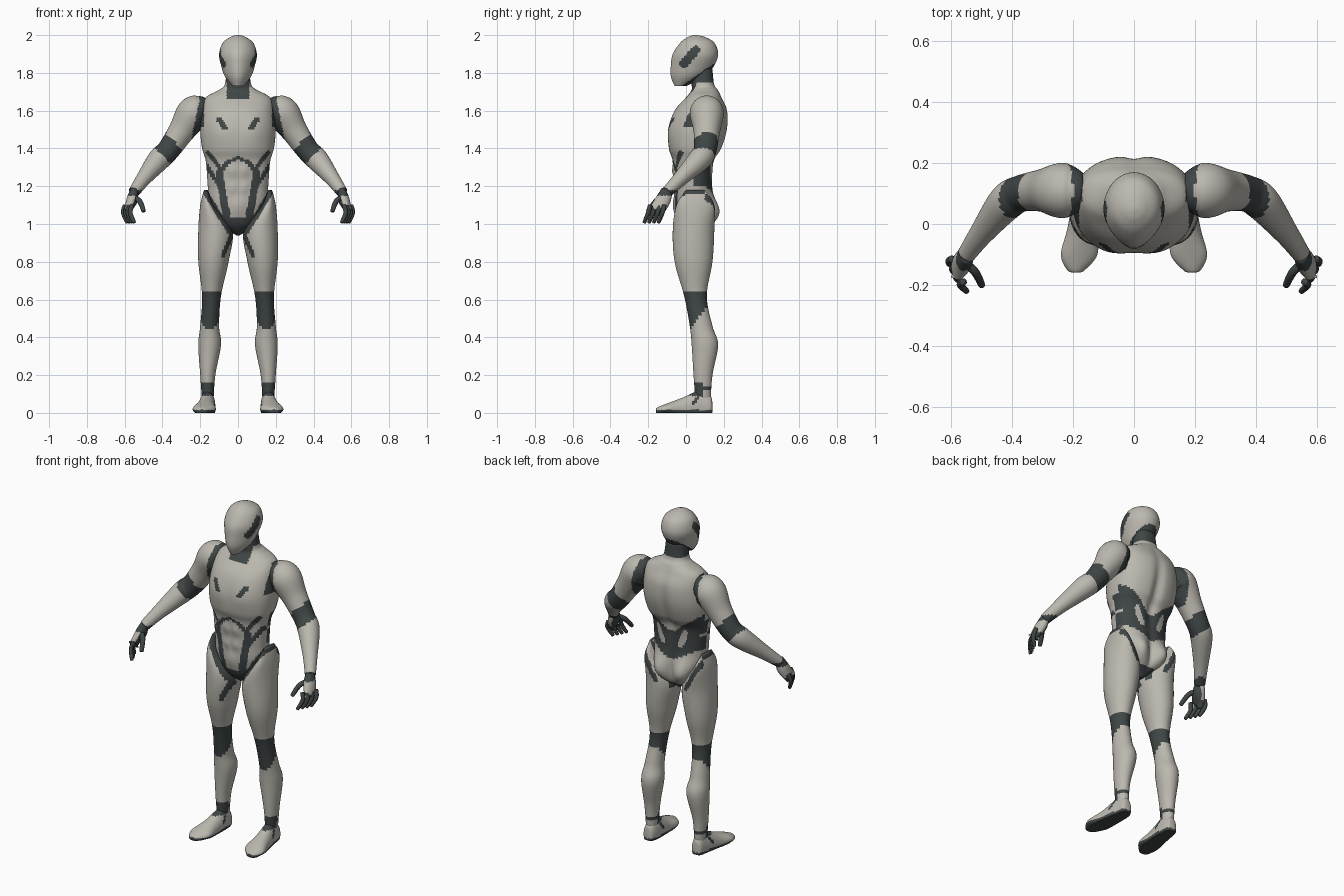
import bpy, bmesh, math
from mathutils import Vector

if "Cube" in bpy.data.objects:
    bpy.data.objects.remove(bpy.data.objects["Cube"])


def material(name, rgb):
    made = bpy.data.materials.new(name)
    made.use_nodes = True
    colour = (*rgb, 1)
    made.diffuse_color = colour
    made.node_tree.nodes["Principled BSDF"].inputs["Base Color"].default_value = colour
    return made


SHELL = material("warm_grey_shell", (.5, .48, .43))
JOINT = material("charcoal_joint", (.05, .06, .06))
ACROSS, DEEP, UP = Vector((1, 0, 0)), Vector((0, 1, 0)), Vector((0, 0, 1))


def smooth_rows(rows, steps=8):
    """Catmull-Rom interpolation of the control rows."""
    rows = [Vector(row) for row in rows]
    padded = [rows[0], *rows, rows[-1]]
    result = []
    for before, start, end, after in zip(padded, padded[1:], padded[2:], padded[3:]):
        leave, arrive = (end - before) / 2, (after - start) / 2
        for step in range(steps):
            t = step / steps
            ease = t * t * (3 - 2 * t)
            result.append(start.lerp(end, ease) + leave * t * (1 - t) ** 2 - arrive * t * t * (1 - t))
    return result + [rows[-1]]


def loft(name, rows, axes=None, side=1, sides=64, power=2, shape=None, dark=None):
    """Skin rows of x, y, z and one or two radii; without axes the rings follow the path."""
    rows = smooth_rows(rows)
    centres = [Vector(row[:3]) for row in rows]
    bm = bmesh.new()
    rings = []
    for i, row in enumerate(rows):
        if axes:
            u, v = axes
        else:
            along = centres[min(i + 1, len(rows) - 1)] - centres[max(i - 1, 0)]
            u = along.cross(DEEP).normalized()
            v = u.cross(along).normalized()
        ring = []
        for k in range(sides):
            angle = math.tau * k / sides
            c, s = (math.copysign(abs(w) ** (2 / power), w) for w in (math.cos(angle), math.sin(angle)))
            point = centres[i] + u * row[3] * c + v * row[-1] * s
            if shape:
                point = shape(point)
            ring.append(bm.verts.new((point.x * side, point.y, point.z)))
        rings.append(ring)
    for lower, upper in zip(rings, rings[1:]):
        for k in range(sides):
            bm.faces.new((lower[k], lower[k - 1], upper[k - 1], upper[k]))
    for end in (rings[0], rings[-1]):
        bm.faces.new(end)
    bmesh.ops.recalc_face_normals(bm, faces=bm.faces)
    for face in bm.faces:
        face.smooth = True
        centre = face.calc_center_median()
        if dark and dark(abs(centre.x), centre.y, centre.z):
            face.material_index = 1
    mesh = bpy.data.meshes.new(name)
    bm.to_mesh(mesh)
    bm.free()
    mesh.materials.append(SHELL)
    mesh.materials.append(JOINT)
    bpy.context.collection.objects.link(bpy.data.objects.new(name, mesh))


def near(p, q, start, end, width):
    """True when the point (p, q) lies within width of a segment."""
    start, span = Vector(start), Vector(end) - Vector(start)
    offset = Vector((p, q)) - start
    t = max(0, min(1, offset.dot(span) / span.length_squared))
    return (offset - span * t).length < width


def oval(p, q, cp, cq, rp, rq):
    return ((p - cp) / rp) ** 2 + ((q - cq) / rq) ** 2 < 1


def upright(profile):
    """Turn rows of height, half width, front and back into loft rows."""
    return [(0, (front + back) / 2, z, width, (back - front) / 2) for z, width, front, back in profile]


# Torso muscles are soft bumps: x, z, width, height, push, and front or back
FRONT, BACK = -1, 1
BUMPS = [(.09, 1.5, .07, .08, .01, FRONT), (.03, 1.28, .03, .03, .01, FRONT),
         (.03, 1.19, .03, .03, .01, FRONT), (0, 1.09, .04, .05, .01, FRONT),
         (.08, 1.06, .06, .08, .05, BACK), (0, 1.05, .02, .08, -.01, BACK),
         (0, 1.4, .03, .2, -.02, BACK)]


def muscles(p):
    push = 0
    for x, z, width, height, amount, way in BUMPS:
        facing = max(0, min(1, (p.y - .05) * way / .06))
        fade = math.exp(-((abs(p.x) - x) / width) ** 2 - ((p.z - z) / height) ** 2)
        push += way * facing * amount * fade
    return p + DEEP * push


# Seams on the front of the torso: chest slots, hip line, rib arch, belly sides, flanks
STROKES = [((.07, 1.51), (.1, 1.55), .014), ((.17, 1.17), (.04, .95), .012),
           ((0, 1.35), (.05, 1.33), .008), ((.05, 1.33), (.1, 1.27), .012),
           ((.1, 1.27), (.06, 1.04), .02), ((.16, 1.38), (.09, 1.29), .011),
           ((.16, 1.3), (.09, 1.19), .011)]


def torso_dark(x, y, z):
    if z > 1.66:
        throat = y < .07 and x < .06
        return throat or z > 1.75 or x > .17
    socket = x > .18 and z > 1.51
    if socket or z < .98:
        return True
    if y < .04:
        crotch = z < 1.04 and x < .07
        return crotch or any(near(x, z, *stroke) for stroke in STROKES)
    if y < .09:
        return 1.2 < z < 1.29 or near(x, z, (.19, 1.37), (.16, 1.32), .02)
    # Lower back: a dark shield round pale loin plates and a back plate
    shield = 1.13 + x / 2 < z < 1.3 + x * .7
    loin_plate = oval(x, z, .07 + (z - 1.26) / 3, 1.27, .02, .06)
    return shield and not loin_plate and not oval(x, z, 0, 1.42, .08, .12)


loft("torso", upright([
    (.94, .01, .02, .07), (1, .09, -.04, .13), (1.1, .15, -.06, .14), (1.2, .16, -.06, .14),
    (1.33, .17, -.07, .15), (1.4, .19, -.09, .19), (1.5, .2, -.09, .22), (1.6, .19, -.06, .22),
    (1.67, .17, 0, .19), (1.71, .1, .03, .17), (1.74, .07, .03, .15), (1.82, .06, .03, .14)]),
    axes=(ACROSS, DEEP), sides=144, power=2.3, shape=muscles, dark=torso_dark)


# Head: an egg-shaped helmet with a narrower face and dark side vents
def face_taper(p):
    front = max(0, (.05 - p.y) / .12)
    return Vector((p.x * (1 - front ** 2 / 5), p.y, p.z))


def head_dark(x, y, z):
    vent = x > .04 and near(y, z, (-.01, 1.85), (.05, 1.92), .024)
    jaw = z < 1.76 + (y - .02) * .7 and y > -.02
    return vent or jaw


loft("head", upright([
    (1.73, .03, -.06, 0), (1.78, .07, -.08, .1), (1.84, .09, -.08, .15), (1.9, .1, -.07, .17),
    (1.96, .08, -.03, .15), (1.99, .04, .01, .1), (2, .01, .04, .06)]),
    axes=(ACROSS, DEEP), shape=face_taper, dark=head_dark)


# Limb colour rules
def leg_dark(x, y, z):
    groin = y < .1 and near(x, z, (.18, 1.18), (.04, .95), .014)
    seat = y >= .1 and near(x, z, (.19, 1.15), (.1, .98), .014)
    thigh_slash = y < .03 and near(x, z, (.04, .92), (.08, .84), .012)
    knee = .43 + max(0, y - .01) * 1.3 < z < .64
    ankle = z < .16 and y < .09 or .12 < z < .14
    return groin or seat or thigh_slash or knee or ankle


def arm_dark(x, y, z):
    elbow = -1.1 < x - z < -.96
    shoulder_socket = x < .2 + (1.68 - z) / 5
    wrist = z < 1.18
    return elbow or shoulder_socket or wrist


def palm_dark(x, y, z):
    return not 1.08 < z < 1.15 or x < .54 + (1.15 - z) / 3


def foot_dark(x, y, z):
    sole = z < .016
    heel_seam = near(y, z, (.04, .05), (.09, .12), .008)
    return sole or heel_seam or (z > .09 and y < .07)


def always(x, y, z):
    return True


def on_ground(p):
    return Vector((p.x, p.y, max(0, p.z)))


def digit(name, side, base, knuckle, tip, radius):
    """A bent finger with a rounded end."""
    end = Vector(tip).lerp(Vector(knuckle), -radius)
    loft(name, [(*base, radius), (*knuckle, radius), (*tip, radius * .8), (*end, radius / 3)],
         side=side, sides=16, dark=always)


for side, label in ((1, "left_"), (-1, "right_")):
    # Leg from hip to ankle
    loft(label + "leg", [
        (.17, .05, 1.18, .01, .05), (.16, .05, 1.1, .04, .1), (.12, .04, .97, .09, .11),
        (.13, .04, .8, .08, .1), (.14, .05, .62, .05, .06), (.15, .08, .46, .05, .06),
        (.15, .1, .36, .06, .07), (.16, .09, .2, .04, .05), (.16, .09, .06, .03, .04)],
        axes=(ACROSS, DEEP), side=side, dark=leg_dark)

    # Foot from heel to toe
    loft(label + "foot", [
        (.16, .14, .03, .01, .02), (.16, .13, .03, .03, .06), (.16, .08, .03, .04, .09),
        (.17, -.02, .02, .05, .06), (.18, -.1, .02, .06, .03), (.19, -.15, .01, .03, .02),
        (.19, -.16, .01, .01, .01)],
        axes=(ACROSS, UP), side=side, shape=on_ground, dark=foot_dark)

    # Arm from shoulder to wrist
    loft(label + "arm", [
        (.17, .11, 1.6, .06), (.2, .11, 1.6, .08), (.24, .11, 1.58, .09), (.3, .11, 1.49, .07),
        (.37, .1, 1.39, .06), (.42, .07, 1.34, .06), (.5, -.03, 1.24, .04), (.55, -.1, 1.17, .03)],
        side=side, dark=arm_dark)

    # Palm with a pale plate on its back
    loft(label + "palm", [
        (.55, -.1, 1.18, .02, .03), (.56, -.12, 1.13, .03, .04), (.58, -.15, 1.08, .02, .04),
        (.58, -.16, 1.07, .01, .03)],
        side=side, dark=palm_dark)

    # Curled fingers spread across the palm, and the thumb
    for k, finger in enumerate(("index", "middle", "ring", "little")):
        x, y = .56 + k / 80, -.19 + k / 40
        digit(label + finger + "_finger", side, (x, y, 1.1), (x + .01, y - .01, 1.06),
              (x - .01, y - .03, 1.01), .012)
    digit(label + "thumb", side, (.55, -.13, 1.14), (.52, -.16, 1.12), (.5, -.2, 1.07), .014)
